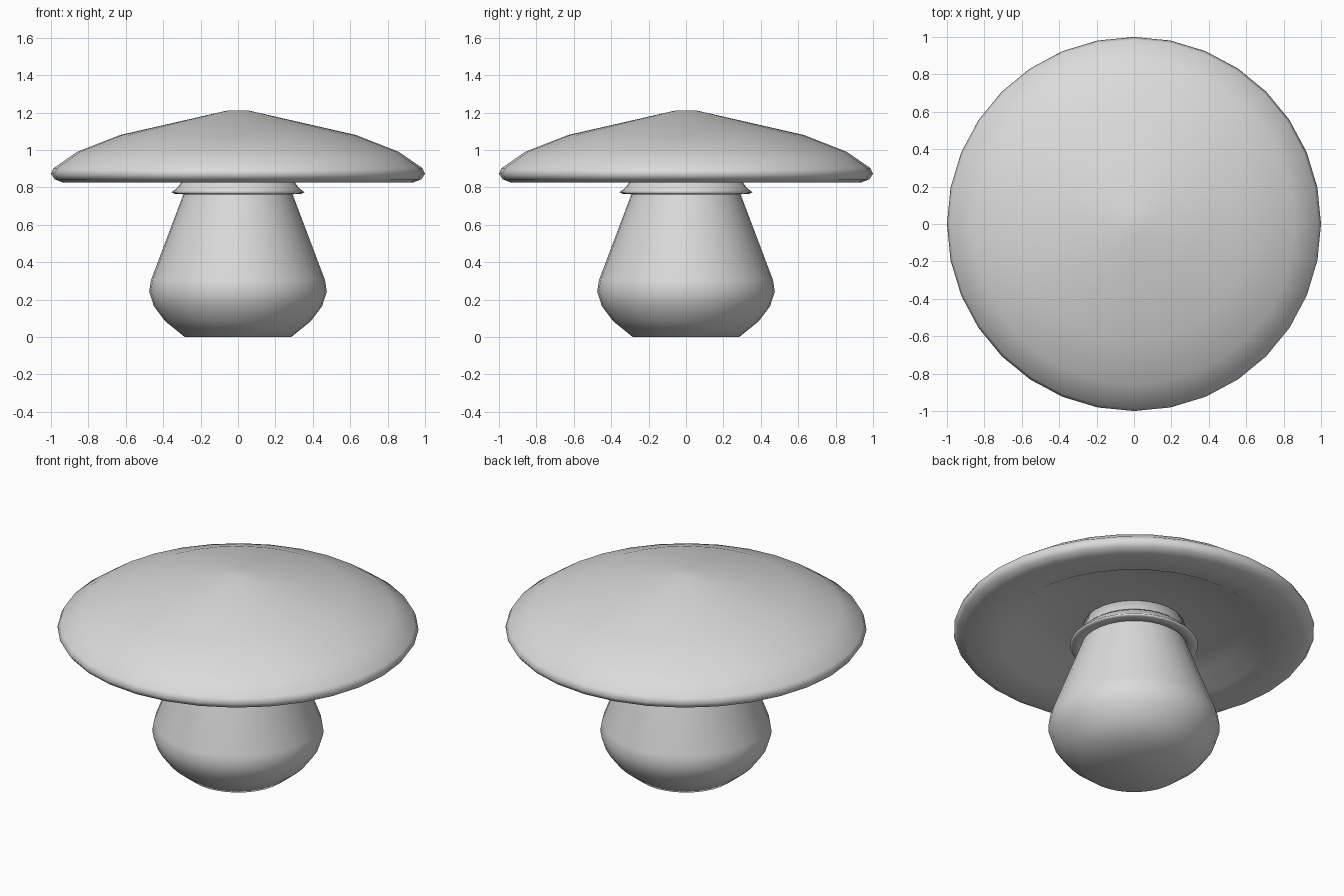
import bpy, bmesh, math

cube = bpy.data.objects.get("Cube")
if cube:
    bpy.data.objects.remove(cube, do_unlink=True)

SIDES = 32
GREY = (0.71, 0.71, 0.71, 1)
grey = bpy.data.materials.new("light grey")
grey.use_nodes = True
grey.diffuse_color = GREY
grey.node_tree.nodes["Principled BSDF"].inputs["Base Color"].default_value = GREY


def lathe(name, profile, closed=False):
    """Spin a (radius, height) profile round z; open profiles are capped at both ends."""
    bm = bmesh.new()
    rings = []
    for r, z in profile:
        angles = [2 * math.pi * i / SIDES for i in range(SIDES)]
        rings.append([bm.verts.new((r * math.cos(a), r * math.sin(a), z)) for a in angles])
    pairs = list(zip(rings, rings[1:]))
    if closed:
        pairs.append((rings[-1], rings[0]))
    for low, high in pairs:
        for i in range(SIDES):
            j = (i + 1) % SIDES
            bm.faces.new((low[i], low[j], high[j], high[i]))
    if not closed:
        bm.faces.new(rings[0][::-1])
        bm.faces.new(rings[-1])
    bmesh.ops.recalc_face_normals(bm, faces=bm.faces)
    for face in bm.faces:
        face.smooth = True
    mesh = bpy.data.meshes.new(name)
    bm.to_mesh(mesh)
    bm.free()
    mesh.materials.append(grey)
    bpy.context.collection.objects.link(bpy.data.objects.new(name, mesh))


# Bulbous stem, reaching up into the hollow of the cap
lathe("stem", [(0.285, 0), (0.39, 0.085), (0.45, 0.165), (0.475, 0.243),
               (0.465, 0.305), (0.295, 0.755), (0.285, 0.80), (0.28, 0.905)])

# Flared collar just below the cap
lathe("collar", [(0.275, 0.85), (0.305, 0.825), (0.325, 0.797), (0.355, 0.774),
                 (0.342, 0.766), (0.285, 0.762)], closed=True)

# Broad cap with a rounded rim and a hollow underside
lathe("cap", [(0.27, 0.90), (0.62, 0.895), (0.74, 0.832), (0.935, 0.825),
              (0.98, 0.843), (1.0, 0.872), (0.985, 0.903), (0.86, 0.99),
              (0.63, 1.08), (0.06, 1.21)])
